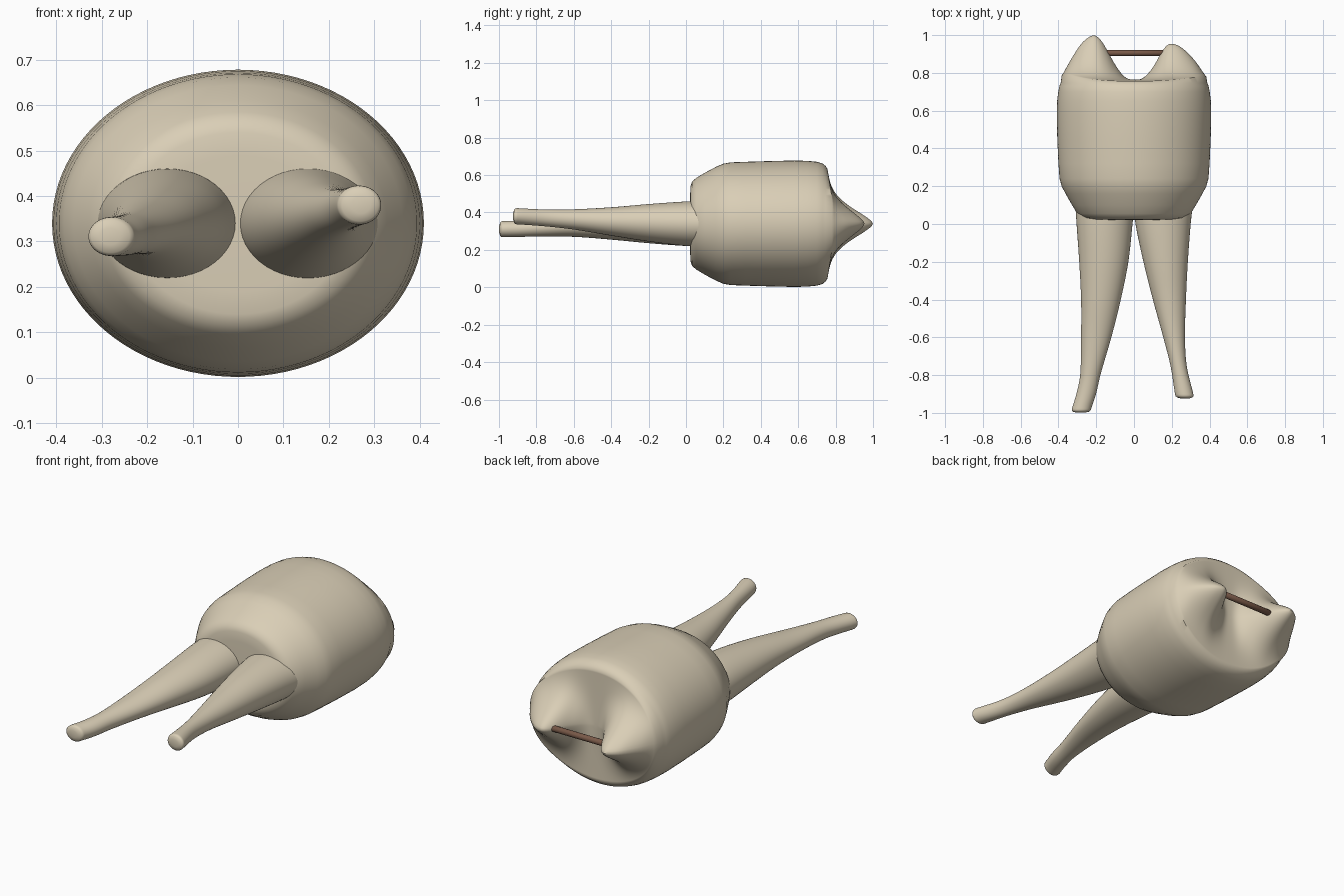
import bpy, bmesh, math

if "Cube" in bpy.data.objects:
    bpy.data.objects.remove(bpy.data.objects["Cube"])

CZ = 0.34  # height of the tooth axis


def material(name, rgb):
    m = bpy.data.materials.new(name)
    m.diffuse_color = (*rgb, 1)
    m.use_nodes = True
    m.node_tree.nodes["Principled BSDF"].inputs["Base Color"].default_value = m.diffuse_color
    return m


ivory = material("ivory", (0.70, 0.62, 0.47))
brown = material("brown", (0.19, 0.10, 0.065))


def interp(pts, x):
    """Smooth (Catmull-Rom style) interpolation of rows keyed by their first value."""
    n = len(pts)
    i = max(k for k in range(n - 1) if k == 0 or pts[k][0] <= x)
    a, b = pts[i], pts[i + 1]
    p, q = pts[max(i - 1, 0)], pts[min(i + 2, n - 1)]
    h = b[0] - a[0]
    t = min(max((x - a[0]) / h, 0), 1)
    out = []
    for c in range(1, len(a)):
        ma = (b[c] - p[c]) / (b[0] - p[0]) * h
        mb = (q[c] - a[c]) / (q[0] - a[0]) * h
        out.append((2*t**3 - 3*t*t + 1)*a[c] + (t**3 - 2*t*t + t)*ma
                   + (3*t*t - 2*t**3)*b[c] + (t**3 - t*t)*mb)
    return out


def loft(name, rings, mat, angle=50):
    """Join equal point rings with quads and cap both ends."""
    bm = bmesh.new()
    loops = [[bm.verts.new(p) for p in ring] for ring in rings]
    n = len(loops[0])
    for a, b in zip(loops, loops[1:]):
        for i in range(n):
            j = (i + 1) % n
            bm.faces.new((a[i], a[j], b[j], b[i]))
    bm.faces.new(loops[0])
    bm.faces.new(loops[-1])
    bmesh.ops.recalc_face_normals(bm, faces=bm.faces)
    me = bpy.data.meshes.new(name)
    bm.to_mesh(me)
    bm.free()
    me.materials.append(mat)
    ob = bpy.data.objects.new(name, me)
    bpy.context.collection.objects.link(ob)
    bpy.context.view_layer.objects.active = ob
    ob.select_set(True)
    bpy.ops.object.shade_smooth_by_angle(angle=math.radians(angle))
    ob.select_set(False)
    return ob


def ellipse(cx, y, cz, rx, rz, n):
    return [(cx + rx*math.cos(2*math.pi*i/n), y, cz + rz*math.sin(2*math.pi*i/n))
            for i in range(n)]


# Ridge height of the two cusps across the biting face
ridge = [(-0.41, 0.0), (-0.385, 0.025), (-0.33, 0.12), (-0.28, 0.195), (-0.24, 0.23),
         (-0.21, 0.24), (-0.18, 0.22), (-0.15, 0.175), (-0.1, 0.085), (-0.05, 0.02), (0, 0.004),
         (0.05, 0.015), (0.1, 0.07), (0.15, 0.157), (0.175, 0.187), (0.2, 0.196), (0.25, 0.177),
         (0.32, 0.11), (0.385, 0.02), (0.41, 0.0)]


def cusp(x, z):
    d = abs(z - CZ)
    return interp(ridge, x)[0] * math.exp(-(d / 0.115) ** 1.6)


# Crown: elliptical wall, then a biting face raised into two cusps
wall = [(0.022, 0.02, 0.02), (0.022, 0.19, 0.15), (0.024, 0.24, 0.20), (0.032, 0.275, 0.225),
        (0.055, 0.30, 0.245), (0.10, 0.328, 0.272), (0.16, 0.362, 0.304), (0.20, 0.383, 0.321),
        (0.24, 0.394, 0.328), (0.32, 0.400, 0.331), (0.45, 0.406, 0.335), (0.58, 0.409, 0.338),
        (0.65, 0.407, 0.336), (0.70, 0.401, 0.331), (0.73, 0.395, 0.322), (0.747, 0.388, 0.308)]
rings = [ellipse(0, y, CZ, rx, rz, 96) for y, rx, rz in wall]
for k in range(34):
    f = 1 - k / 34
    flat = 0.757 + 0.003 * (1 - f)
    rings.append([(x, flat + cusp(x, z), z)
                  for x, y, z in ellipse(0, 0, CZ, 0.383*f, 0.292*f, 96)])
loft("crown", rings, ivory)


def root(name, spine, tip):
    """Tapering root from rows of (y, x_min, x_max, z_centre, z_radius)."""
    spine = sorted(spine)
    rows = []
    y0, y1 = spine[0][0], spine[-1][0]
    for k in range(41):
        y = y0 + (y1 - y0) * k / 40
        rows.append((y, *interp(spine, y)))
    rings = [ellipse((a + b)/2, y, cz, (b - a)/2, rz, 48) for y, a, b, cz, rz in rows]
    # rounded tip
    y, a, b, cz, rz = rows[0]
    lean = 0.2 if a > 0 else -0.2
    for t in (0.25, 0.5, 0.75, 0.95):
        s = math.sqrt(1 - t ** 4)
        rings.insert(0, ellipse((a + b)/2 + lean*tip*t, y - tip*t, cz,
                                (b - a)/2*s, rz*s, 48))
    loft(name, rings, ivory)


root("left_root", [(0.09, -0.31, 0.0, 0.34, 0.122), (0, -0.304, -0.008, 0.34, 0.119),
                   (-0.2, -0.29, -0.03, 0.338, 0.102), (-0.4, -0.28, -0.07, 0.335, 0.08),
                   (-0.6, -0.28, -0.12, 0.328, 0.058), (-0.8, -0.285, -0.178, 0.318, 0.046),
                   (-0.9, -0.305, -0.201, 0.313, 0.044), (-0.975, -0.328, -0.226, 0.311, 0.043)],
     0.025)
root("right_root", [(0.09, 0.0, 0.31, 0.34, 0.122), (0, 0.008, 0.300, 0.34, 0.119),
                    (-0.2, 0.05, 0.285, 0.345, 0.1), (-0.4, 0.1, 0.275, 0.352, 0.076),
                    (-0.6, 0.155, 0.27, 0.363, 0.054), (-0.75, 0.193, 0.279, 0.371, 0.045),
                    (-0.9, 0.217, 0.314, 0.38, 0.043)], 0.025)

# Thin bar bridging the two cusps
bar = [ellipse(0, 0, 0, r, r, 20) for r in (0.011, 0.016, 0.016, 0.011)]
loft("bar", [[(x, 0.905 + p[0], CZ + p[2]) for p in ring]
             for x, ring in zip((-0.155, -0.15, 0.155, 0.16), bar)], brown, 60)
